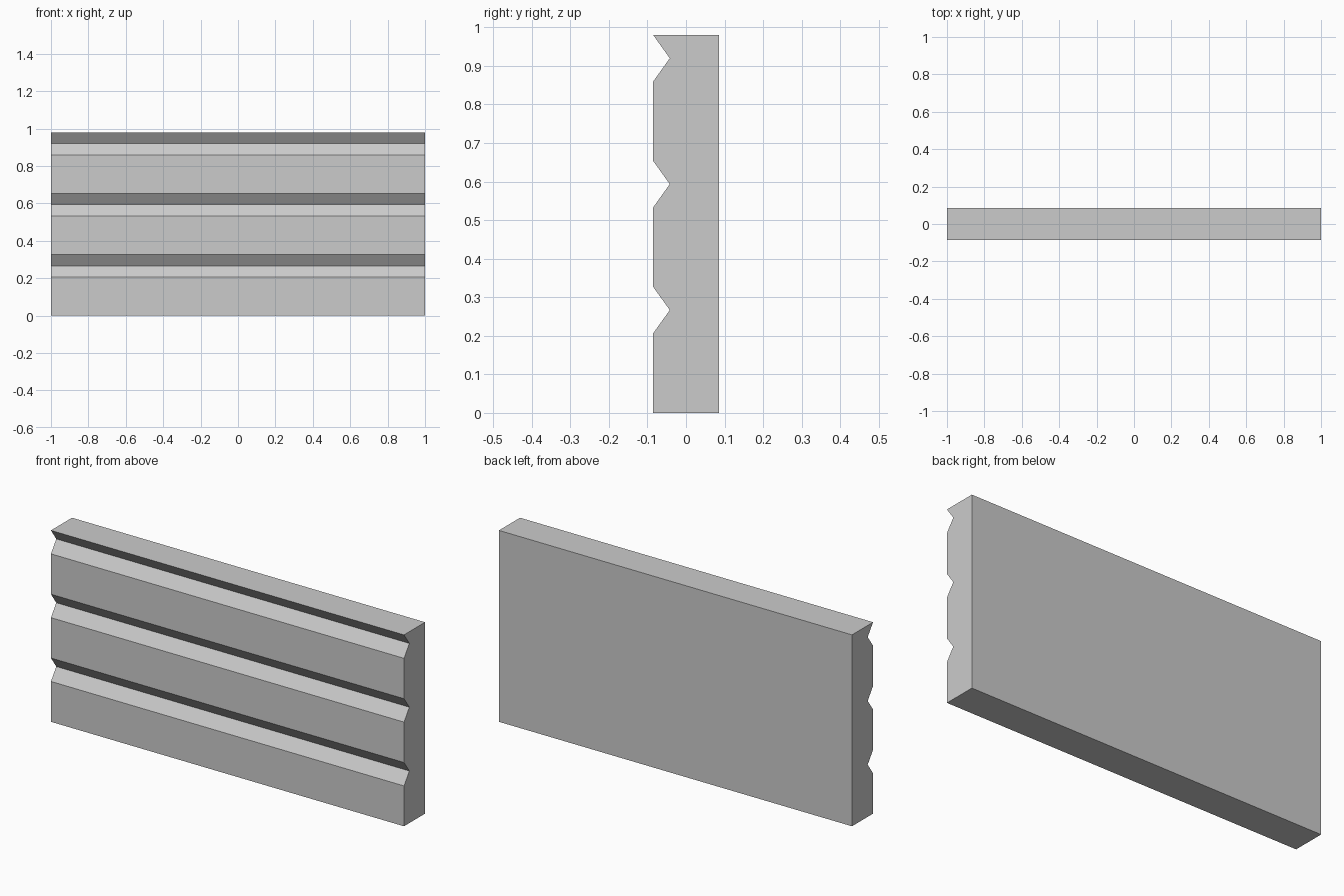
import bpy
import bmesh

cube = bpy.data.objects.get("Cube")
if cube:
    bpy.data.objects.remove(cube, do_unlink=True)

LENGTH, HEIGHT = 2.0, 0.98
HALF_DEPTH = 0.085
PITCH = HEIGHT / 3
GROOVE_HEIGHT, GROOVE_DEPTH = 0.12, 0.043

# Plain grey material
grey = bpy.data.materials.new("light grey")
grey.use_nodes = True
colour = (0.6, 0.6, 0.6, 1)
grey.diffuse_color = colour
grey.node_tree.nodes["Principled BSDF"].inputs["Base Color"].default_value = colour

# Side profile (y, z): flat back, V groove at the top of each plank
profile = [(HALF_DEPTH, HEIGHT), (HALF_DEPTH, 0), (-HALF_DEPTH, 0)]
for i in range(1, 4):
    top = i * PITCH
    profile += [
        (-HALF_DEPTH, top - GROOVE_HEIGHT),
        (-HALF_DEPTH + GROOVE_DEPTH, top - GROOVE_HEIGHT / 2),
        (-HALF_DEPTH, top),
    ]

# Extrude the profile along the length of the panel
bm = bmesh.new()
end = bm.faces.new([bm.verts.new((-LENGTH / 2, y, z)) for y, z in profile])
extruded = bmesh.ops.extrude_face_region(bm, geom=[end])["geom"]
bmesh.ops.translate(
    bm,
    vec=(LENGTH, 0, 0),
    verts=[g for g in extruded if isinstance(g, bmesh.types.BMVert)],
)
bmesh.ops.recalc_face_normals(bm, faces=bm.faces)

mesh = bpy.data.meshes.new("grooved_wall_panel")
bm.to_mesh(mesh)
bm.free()
mesh.materials.append(grey)
panel = bpy.data.objects.new("grooved_wall_panel", mesh)
bpy.context.collection.objects.link(panel)
